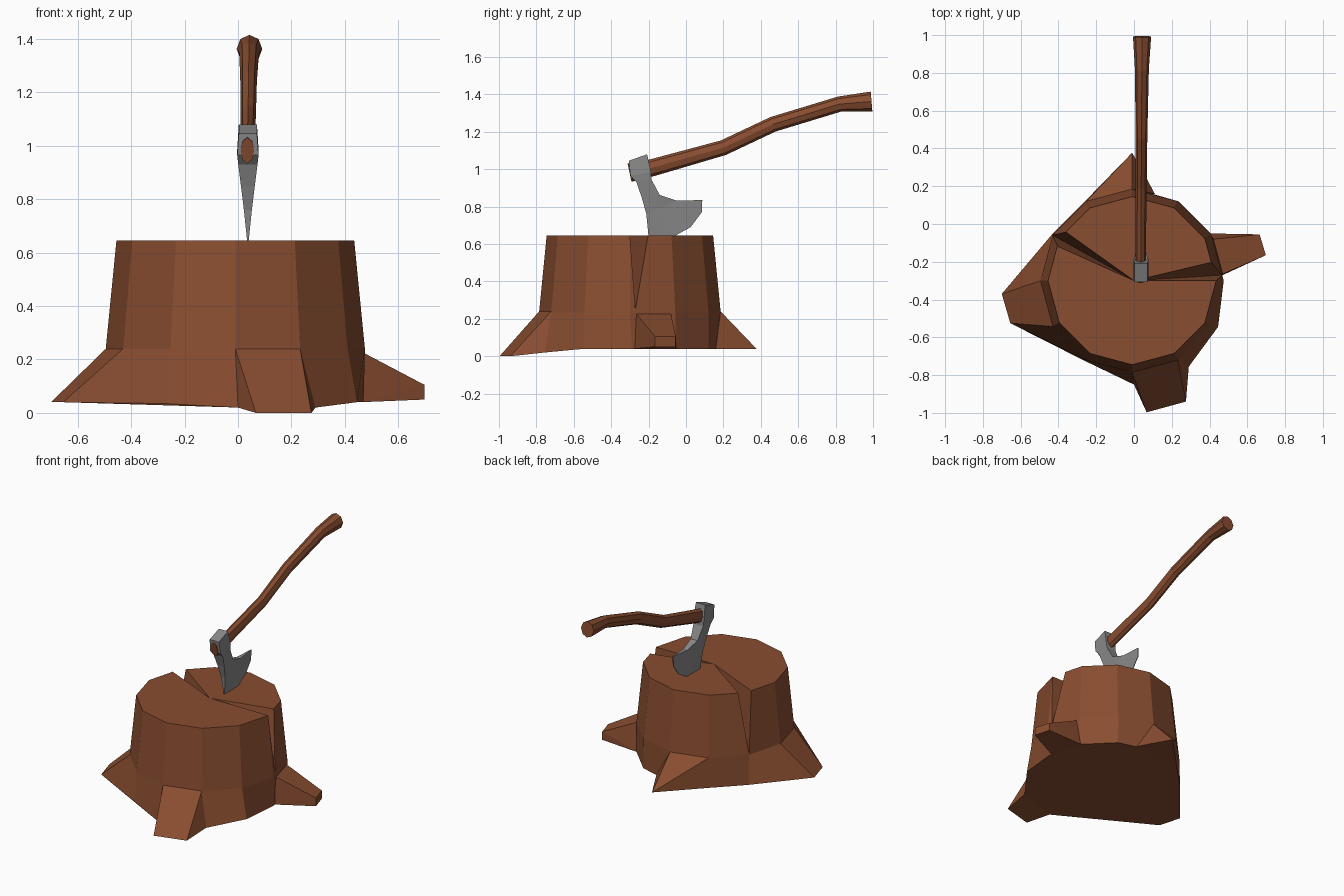
import bpy, bmesh, math
from mathutils import Vector

if "Cube" in bpy.data.objects:
    bpy.data.objects.remove(bpy.data.objects["Cube"])

def material(name, rgb):
    m = bpy.data.materials.new(name)
    m.diffuse_color = (*rgb, 1)
    m.use_nodes = True
    m.node_tree.nodes["Principled BSDF"].inputs["Base Color"].default_value = m.diffuse_color
    return m

wood = material("brown wood", (0.25, 0.075, 0.030))
steel = material("grey steel", (0.25, 0.25, 0.25))

def finish(bm, name, mat):
    bmesh.ops.recalc_face_normals(bm, faces=bm.faces[:])
    me = bpy.data.meshes.new(name)
    bm.to_mesh(me)
    bm.free()
    me.materials.append(mat)
    ob = bpy.data.objects.new(name, me)
    bpy.context.collection.objects.link(ob)
    return ob

def loft(rings, name, mat):
    # skin closed rings of equal length and cap both ends
    bm = bmesh.new()
    rows = [[bm.verts.new(p) for p in r] for r in rings]
    n = len(rows[0])
    for a, b in zip(rows, rows[1:]):
        for i in range(n):
            j = (i + 1) % n
            bm.faces.new((a[i], a[j], b[j], b[i]))
    bm.faces.new(rows[0])
    bm.faces.new(rows[-1])
    return finish(bm, name, mat)

def hull(points, name, mat):
    bm = bmesh.new()
    for p in points:
        bm.verts.new(p)
    res = bmesh.ops.convex_hull(bm, input=bm.verts[:])
    loose = [v for v in bm.verts if not v.link_faces]
    bmesh.ops.delete(bm, geom=loose, context='VERTS')
    return finish(bm, name, mat)

# Stump trunk: two regular rings over an uneven, root-flared foot
def ring(r, z):
    return [Vector((-0.01 + r * math.cos(math.radians(30 * k)),
                    -0.3 + r * math.sin(math.radians(30 * k)), z)) for k in range(12)]

top, mid = ring(0.445, 0.645), ring(0.485, 0.24)
foot = [Vector(p) for p in (
    (0.47, -0.29, .04), (0.41, -0.055, .04), (0.235, 0.12, .04), (-0.01, 0.19, .04),
    (-0.26, 0.12, .04), (-0.43, -0.05, .04), (-0.70, -0.37, .04), (-0.655, -0.525, .04),
    (-0.27, -0.72, .035), (0.0, -0.85, .02), (0.29, -0.755, .02), (0.445, -0.545, .04))]
stump = loft([foot, mid, top], "stump", wood)

# Two radial cracks cut into the trunk, deepest at the rim
centre = Vector((0, -0.3, 0.645))
cracks = [((0.43, -0.30, .645), (0.40, -0.205, .645), (0.475, -0.27, .24)),
          ((-0.41, -0.115, .645), (-0.35, -0.05, .645), (-0.43, -0.06, .24))]
for pts in cracks:
    a, b, d = [centre + 1.25 * (Vector(p) - centre) for p in pts]
    up = Vector((0, 0, 0.1))
    cutter = hull([centre, a, b, d, centre + up, a + up, b + up], "crack_cutter", wood)
    cutter.hide_render = True
    mod = stump.modifiers.new("crack", 'BOOLEAN')
    mod.operation = 'DIFFERENCE'
    mod.solver = 'EXACT'
    mod.object = cutter
    bpy.context.view_layer.objects.active = stump
    bpy.ops.object.modifier_apply(modifier=mod.name)
    bpy.data.objects.remove(cutter)

# Roots
hull([mid[9], mid[10], foot[9], foot[10], (0.067, -0.997, 0), (0.275, -0.94, 0)],
     "front_root", wood)
hull([mid[3], mid[4], foot[4], foot[3], (-0.01, 0.377, .04), (0.07, 0.235, .04),
      (0.11, 0.16, .04)], "back_root", wood)
hull([(0.47, -0.265, .225), (0.42, -0.08, .225), (0.46, -0.275, .04), (0.40, -0.05, .04),
      (0.665, -0.055, .105), (0.698, -0.165, .105), (0.665, -0.055, .05),
      (0.698, -0.165, .05)], "right_root", wood)

# Axe handle: eight-sided tube along a bent path (y, z, half width, half height)
path = [(-0.302, 0.982, .025, .05), (-0.18, 1.008, .027, .046), (0.2, 1.115, .029, .041),
        (0.465, 1.24, .031, .041), (0.82, 1.348, .037, .041), (0.992, 1.362, .048, .053)]
rings = []
for i, (y, z, rx, rz) in enumerate(path):
    p, q = path[max(i - 1, 0)], path[min(i + 1, len(path) - 1)]
    t = Vector((0, q[0] - p[0], q[1] - p[1])).normalized()
    n = Vector((0, -t.z, t.y))
    c = Vector((0.035 + 0.006 * (y + 0.3), y, z))
    rings.append([c + Vector((rx * math.cos(a), 0, 0)) + n * rz * math.sin(a)
                  for a in [math.tau * k / 8 for k in range(8)]])
loft(rings, "axe_handle", wood)

# Axe head: rows from poll to cutting edge (front point, back point, half thickness)
rows = [((-0.306, 1.045), (-0.208, 1.08), .034), ((-0.297, 0.965), (-0.187, 0.985), .040),
        ((-0.265, 0.93), (-0.185, 0.945), .036), ((-0.237, 0.85), (-0.14, 0.862), .026),
        ((-0.212, 0.76), (-0.05, 0.832), .015)]
edge = [(-0.2, 0.635), (-0.07, 0.638), (0.025, 0.69), (0.085, 0.77), (0.087, 0.835)]
sections = []
for f, b, t in rows:
    line = [Vector(f).lerp(Vector(b), k / 4) for k in range(5)]
    sections.append((line, t))
sections.append(([Vector(p) for p in edge], .002))
rings = [[(0.037 + t, p.x, p.y) for p in line] +
         [(0.037 - t, p.x, p.y) for p in reversed(line)] for line, t in sections]
loft(rings, "axe_head", steel)
